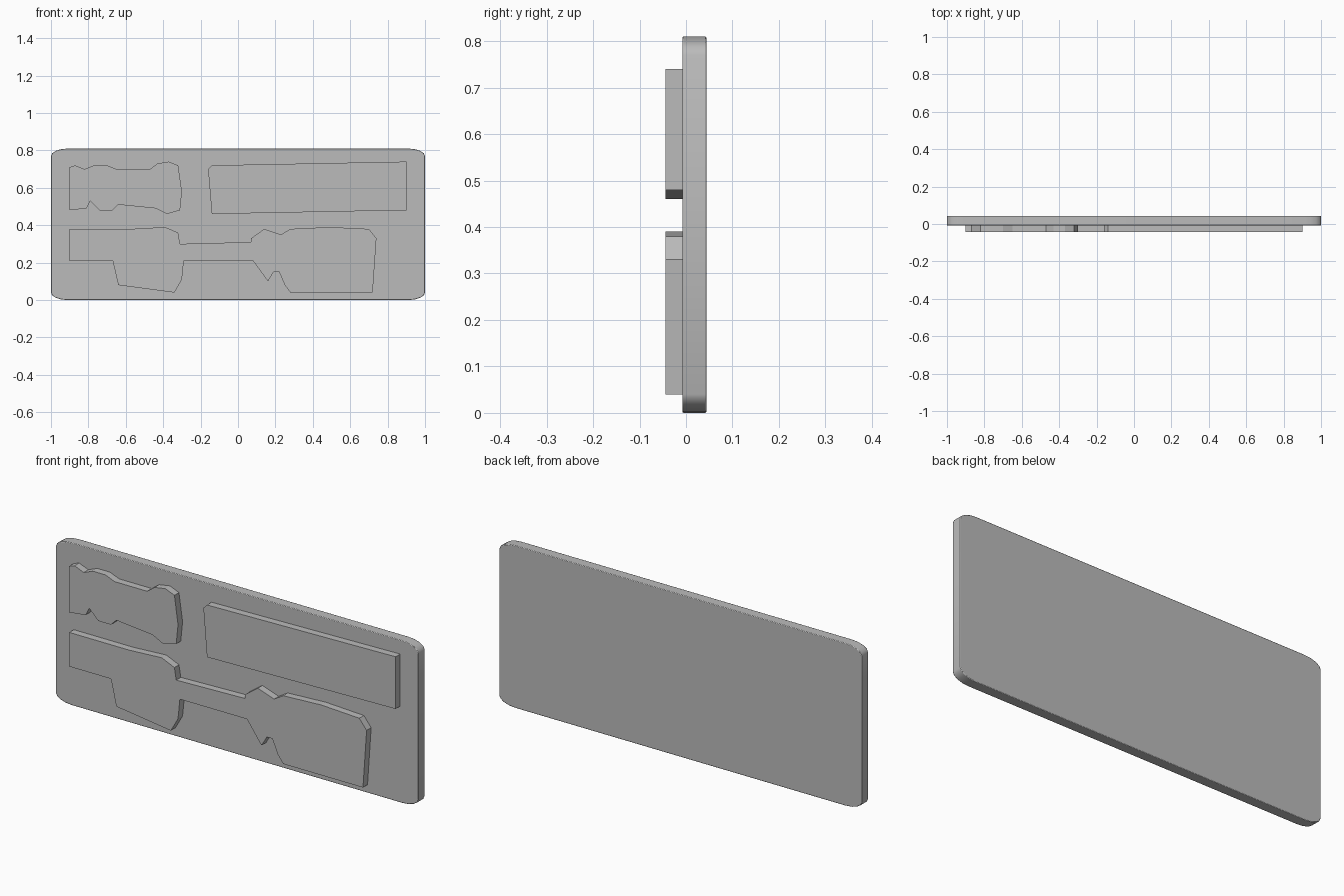
import bpy
import bmesh
from math import cos, sin, pi, radians

cube = bpy.data.objects.get("Cube")
if cube:
    bpy.data.objects.remove(cube, do_unlink=True)

# One plain grey for everything
grey = bpy.data.materials.new("plain_grey")
grey.use_nodes = True
colour = (0.5, 0.5, 0.5, 1)
grey.diffuse_color = colour
grey.node_tree.nodes["Principled BSDF"].inputs["Base Color"].default_value = colour


def extrude_outline(name, outline, front, back):
    """Make a solid from a front-view (x, z) outline between two depths."""
    bm = bmesh.new()
    face = bm.faces.new([bm.verts.new((x, front, z)) for x, z in outline])
    result = bmesh.ops.extrude_face_region(bm, geom=[face])
    moved = [v for v in result["geom"] if isinstance(v, bmesh.types.BMVert)]
    bmesh.ops.translate(bm, verts=moved, vec=(0, back - front, 0))
    bmesh.ops.recalc_face_normals(bm, faces=bm.faces)
    mesh = bpy.data.meshes.new(name)
    bm.to_mesh(mesh)
    bm.free()
    mesh.materials.append(grey)
    obj = bpy.data.objects.new(name, mesh)
    bpy.context.collection.objects.link(obj)
    return obj


def rounded_rectangle(half_width, height, radius_x, radius_z, steps):
    """Rectangle standing on z = 0 with elliptical corners."""
    points = []
    corners = [(1, 1), (-1, 1), (-1, -1), (1, -1)]
    for quarter, (side, up) in enumerate(corners):
        cx = side * (half_width - radius_x)
        cz = height / 2 + up * (height / 2 - radius_z)
        for step in range(steps + 1):
            angle = (quarter + step / steps) * pi / 2
            points.append((cx + radius_x * cos(angle), cz + radius_z * sin(angle)))
    return points


# Backing plate with softened rim
plate_front, plate_back, relief_front = -0.008, 0.044, -0.044
plate = extrude_outline("backing_plate", rounded_rectangle(1, 0.81, 0.09, 0.04, 4),
                        plate_front, plate_back)
rim = plate.modifiers.new("soft_rim", "BEVEL")
rim.width = 0.003
rim.segments = 2
rim.limit_method = "ANGLE"
rim.angle_limit = radians(60)
bpy.ops.object.select_all(action="DESELECT")
plate.select_set(True)
bpy.context.view_layer.objects.active = plate
bpy.ops.object.shade_smooth_by_angle(angle=radians(40))

# Raised flat panels on the front, each traced clockwise from its upper left
upper_left = [
    (-.9, .71), (-.87, .72), (-.82, .7), (-.77, .72), (-.7, .72), (-.65, .7),
    (-.47, .7), (-.43, .73), (-.37, .74), (-.32, .72), (-.3, .58), (-.31, .48),
    (-.38, .46), (-.44, .49), (-.64, .51), (-.67, .48), (-.74, .48),
    (-.79, .53), (-.81, .49), (-.9, .48),
]
upper_right = [(-.16, .7), (-.14, .72), (.9, .74), (.9, .48), (-.14, .46)]
lower = [
    (-.9, .38), (-.57, .38), (-.39, .39), (-.32, .36), (-.31, .3), (.07, .31),
    (.07, .33), (.14, .38), (.23, .35), (.28, .38), (.49, .39), (.7, .38),
    (.74, .33), (.72, .04), (.28, .04), (.25, .08), (.22, .15), (.19, .15),
    (.16, .1), (.08, .21), (-.29, .21), (-.3, .11), (-.34, .04), (-.64, .08),
    (-.67, .21), (-.9, .21),
]
panels = {
    "upper_left_panel": upper_left,
    "upper_right_panel": upper_right,
    "lower_panel": lower,
}
for name, outline in panels.items():
    extrude_outline(name, outline, relief_front, plate_front + 0.004)
